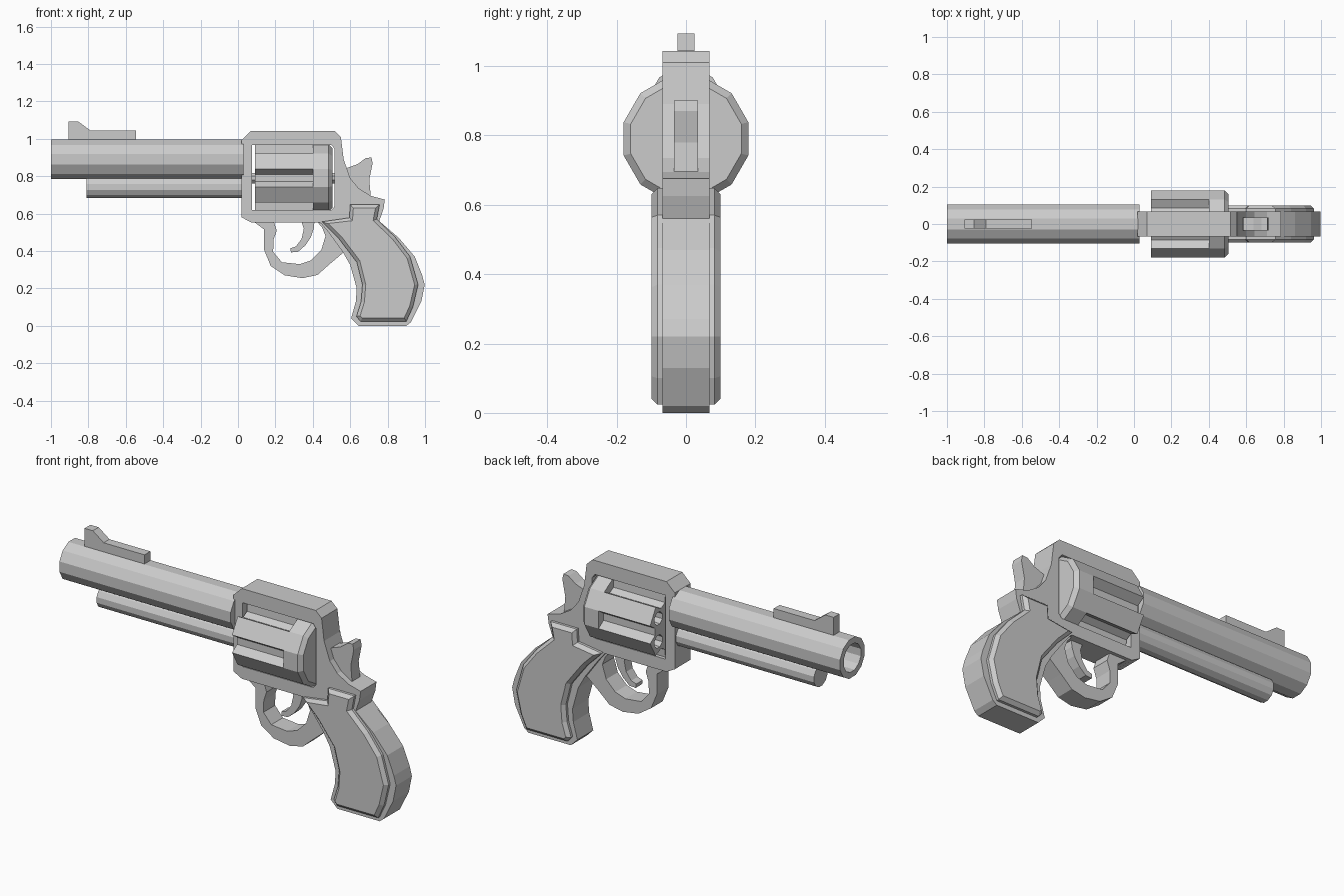
import bpy, bmesh
from math import sin, cos, pi, radians
from mathutils import Matrix

if "Cube" in bpy.data.objects:
    bpy.data.objects.remove(bpy.data.objects["Cube"])

SIDE = Matrix.Rotation(pi / 2, 4, 'X')                 # profile (x, z), depth along y
AXIAL = Matrix.Rotation(pi / 2, 4, 'Z') @ SIDE         # profile (y, z), depth along x


def add(name, mesh):
    ob = bpy.data.objects.new(name, mesh)
    bpy.context.collection.objects.link(ob)
    return ob


def plate(name, loops, half, mat=SIDE):
    """Extruded flat profile; loops after the first are holes."""
    cu = bpy.data.curves.new(name, 'CURVE')
    cu.dimensions, cu.fill_mode, cu.extrude = '2D', 'BOTH', half
    for pts in loops:
        sp = cu.splines.new('POLY')
        sp.points.add(len(pts) - 1)
        for p, (a, b) in zip(sp.points, pts):
            p.co = (a, b, 0, 1)
        sp.use_cyclic_u = True
    tmp = add("temp", cu)
    dg = bpy.context.evaluated_depsgraph_get()
    me = bpy.data.meshes.new_from_object(tmp.evaluated_get(dg))
    bpy.data.objects.remove(tmp)
    bm = bmesh.new()
    bm.from_mesh(me)
    bmesh.ops.remove_doubles(bm, verts=bm.verts, dist=1e-5)
    bmesh.ops.recalc_face_normals(bm, faces=bm.faces)
    bm.transform(mat)
    bm.to_mesh(me)
    bm.free()
    for p in me.polygons:
        p.use_smooth = False
    return add(name, me)


def ring(r, n, cy=0, cz=0, off=0.5):
    return [(cy + r * cos(2 * pi * (i + off) / n), cz + r * sin(2 * pi * (i + off) / n))
            for i in range(n)]


def lathe(name, profile, z, n=12):
    """Faceted solid around the x axis from (x, radius) pairs, capped at both ends."""
    bm = bmesh.new()
    rows = [[bm.verts.new((x, a, b)) for a, b in ring(r, n, 0, z)] for x, r in profile]
    for lo, hi in zip(rows, rows[1:]):
        for i in range(n):
            j = (i + 1) % n
            bm.faces.new((lo[i], lo[j], hi[j], hi[i]))
    bm.faces.new(rows[0])
    bm.faces.new(rows[-1])
    bmesh.ops.recalc_face_normals(bm, faces=bm.faces)
    me = bpy.data.meshes.new(name)
    bm.to_mesh(me)
    bm.free()
    return add(name, me)


# Barrel with hollow muzzle, and rod below it
lathe("barrel", [(-.8, .076), (-1, .076), (-1, .109), (.03, .109)], .89)
lathe("under_barrel_rod", [(-.81, .06), (.03, .06)], .742)

# Front sight
plate("front_sight", [[(-.905, .97), (-.905, 1.093), (-.855, 1.093), (-.79, 1.045),
                       (-.545, 1.045), (-.545, .97)]], .025)

# Frame and grip core in one plate, with the drum window cut out
frame = [(.02, .995), (.07, 1.043), (.515, 1.043), (.55, 1.01), (.565, .89), (.60, .79),
         (.645, .735), (.71, .695), (.785, .675), (.778, .625), (.755, .56), (.86, .47),
         (.945, .37), (.985, .27), (.998, .22), (.98, .13), (.925, .02), (.90, 0),
         (.645, 0), (.605, .04), (.63, .13), (.635, .20), (.60, .325), (.56, .395),
         (.48, .505), (.44, .553), (.07, .553), (.02, .58)]
window = [(.075, .967), (.50, .967), (.517, .945), (.517, .64), (.50, .62), (.075, .62)]
plate("frame", [frame, window], .068)

# Trigger guard and trigger
plate("trigger_guard", [[(.08, .56), (.14, .515), (.14, .405), (.175, .32), (.25, .27),
                         (.345, .255), (.425, .272), (.49, .33), (.57, .397), (.48, .53),
                         (.42, .56), (.45, .525), (.468, .48), (.445, .405), (.39, .35),
                         (.33, .33), (.235, .34), (.188, .395), (.19, .46), (.207, .51),
                         (.19, .56)]], .05)
plate("trigger", [[(.335, .57), (.352, .52), (.34, .465), (.31, .425), (.28, .415),
                   (.283, .393), (.32, .395), (.36, .43), (.39, .475), (.405, .52),
                   (.41, .57)]], .028)

# Hammer
plate("hammer", [[(.54, .78), (.585, .845), (.64, .865), (.683, .897), (.713, .9),
                  (.72, .87), (.702, .78), (.71, .69), (.6, .66)]], .034)

# Fluted drum with open chambers, solid chamfered rear, and axle
ZC, R = .79, .186
flutes = []
for k in range(6):
    for deg, r in ((-15, R), (-8, .138), (8, .138), (15, R)):
        a = radians(60 * k + deg)
        flutes.append((r * cos(a), ZC + r * sin(a)))
chambers = [ring(.036, 8, .125 * cos(a), ZC + .125 * sin(a))
            for a in (pi / 6 + k * pi / 3 for k in range(6))]
plate("drum_front", [flutes] + chambers, .155, Matrix.Translation((.245, 0, 0)) @ AXIAL)
lathe("drum_rear", [(.40, R), (.485, R), (.505, .165)], ZC)
lathe("drum_axle", [(.06, .03), (.53, .03)], ZC, 8)

# Grip panels with chamfered rim, mirrored to both sides
panel = [(.45, .557), (.47, .535), (.54, .465), (.635, .34), (.665, .22), (.658, .13),
         (.633, .05), (.655, .024), (.90, .024), (.935, .10), (.963, .22), (.92, .37),
         (.84, .475), (.742, .57), (.757, .648), (.60, .648), (.595, .578)]
bm = bmesh.new()
face = bm.faces.new([bm.verts.new((x, -.06, z)) for x, z in panel])
bm.normal_update()
if face.normal.y > 0:
    face.normal_flip()
top = bmesh.ops.extrude_face_region(bm, geom=[face])["geom"]
bmesh.ops.translate(bm, vec=(0, -.022, 0),
                    verts=[v for v in top if isinstance(v, bmesh.types.BMVert)])
cap = next(f for f in top if isinstance(f, bmesh.types.BMFace))
bm.normal_update()
bmesh.ops.inset_region(bm, faces=[cap], thickness=.018, depth=0, use_even_offset=True)
bmesh.ops.translate(bm, vec=(0, -.018, 0), verts=list(cap.verts))
bmesh.ops.recalc_face_normals(bm, faces=bm.faces)
me = bpy.data.meshes.new("grip_panels")
bm.to_mesh(me)
bm.free()
grip = add("grip_panels", me)
mir = grip.modifiers.new("both_sides", 'MIRROR')
mir.use_axis = (False, True, False)
mir.use_mirror_merge = False
